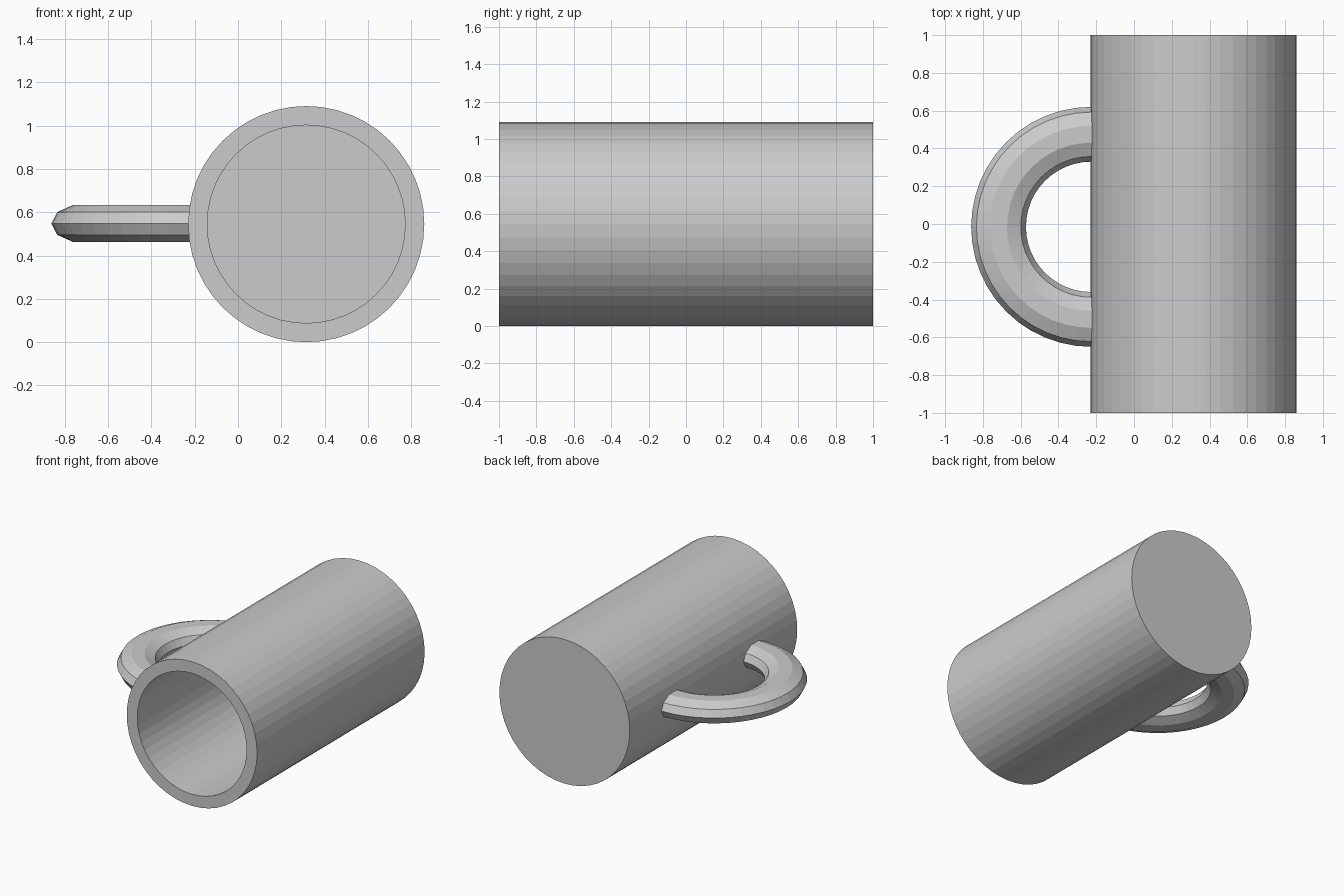
import bpy, bmesh, math

if "Cube" in bpy.data.objects:
    bpy.data.objects.remove(bpy.data.objects["Cube"])

grey = bpy.data.materials.new("plain grey")
grey.diffuse_color = (0.6, 0.6, 0.6, 1)
grey.use_nodes = True
grey.node_tree.nodes["Principled BSDF"].inputs["Base Color"].default_value = grey.diffuse_color


def make_object(name, bm):
    bmesh.ops.recalc_face_normals(bm, faces=bm.faces)
    mesh = bpy.data.meshes.new(name)
    bm.to_mesh(mesh)
    bm.free()
    mesh.materials.append(grey)
    obj = bpy.data.objects.new(name, mesh)
    bpy.context.collection.objects.link(obj)


def bridge(bm, rings):
    for a, b in zip(rings, rings[1:]):
        for i in range(len(a)):
            j = (i + 1) % len(a)
            bm.faces.new((a[i], a[j], b[j], b[i]))


# Cup lying on its side: outer wall, rim, inner wall and floor in one skin
SIDES, CX, CZ, OUTER, INNER = 48, 0.315, 0.545, 0.545, 0.457
bm = bmesh.new()
rings = []
for radius, y in ((OUTER, 1), (OUTER, -1), (INNER, -1), (INNER, 0.91)):
    angles = [2 * math.pi * i / SIDES for i in range(SIDES)]
    rings.append([bm.verts.new((CX + radius * math.cos(a), y, CZ + radius * math.sin(a)))
                  for a in angles])
bridge(bm, rings)
bm.faces.new(rings[0])
bm.faces.new(rings[-1])
make_object("cup_body", bm)

# Half-ring handle with a flattened ten-sided section, ends sunk into the wall
HX, HY, HZ, MAJOR, STEPS = -0.227, -0.015, 0.548, 0.49, 24
path = [(math.pi / 2 + math.pi * i / STEPS, 0) for i in range(STEPS + 1)]
path = [(math.pi / 2, 0.045)] + path + [(math.pi * 1.5, 0.045)]
bm = bmesh.new()
rings = []
for a, shift in path:
    ring = []
    for k in range(10):
        t = 2 * math.pi * k / 10
        r = MAJOR + 0.145 * math.cos(t)
        ring.append(bm.verts.new((HX + shift + r * math.cos(a), HY + r * math.sin(a),
                                  HZ + 0.0895 * math.sin(t))))
    rings.append(ring)
bridge(bm, rings)
bm.faces.new(rings[0])
bm.faces.new(rings[-1])
make_object("handle", bm)
